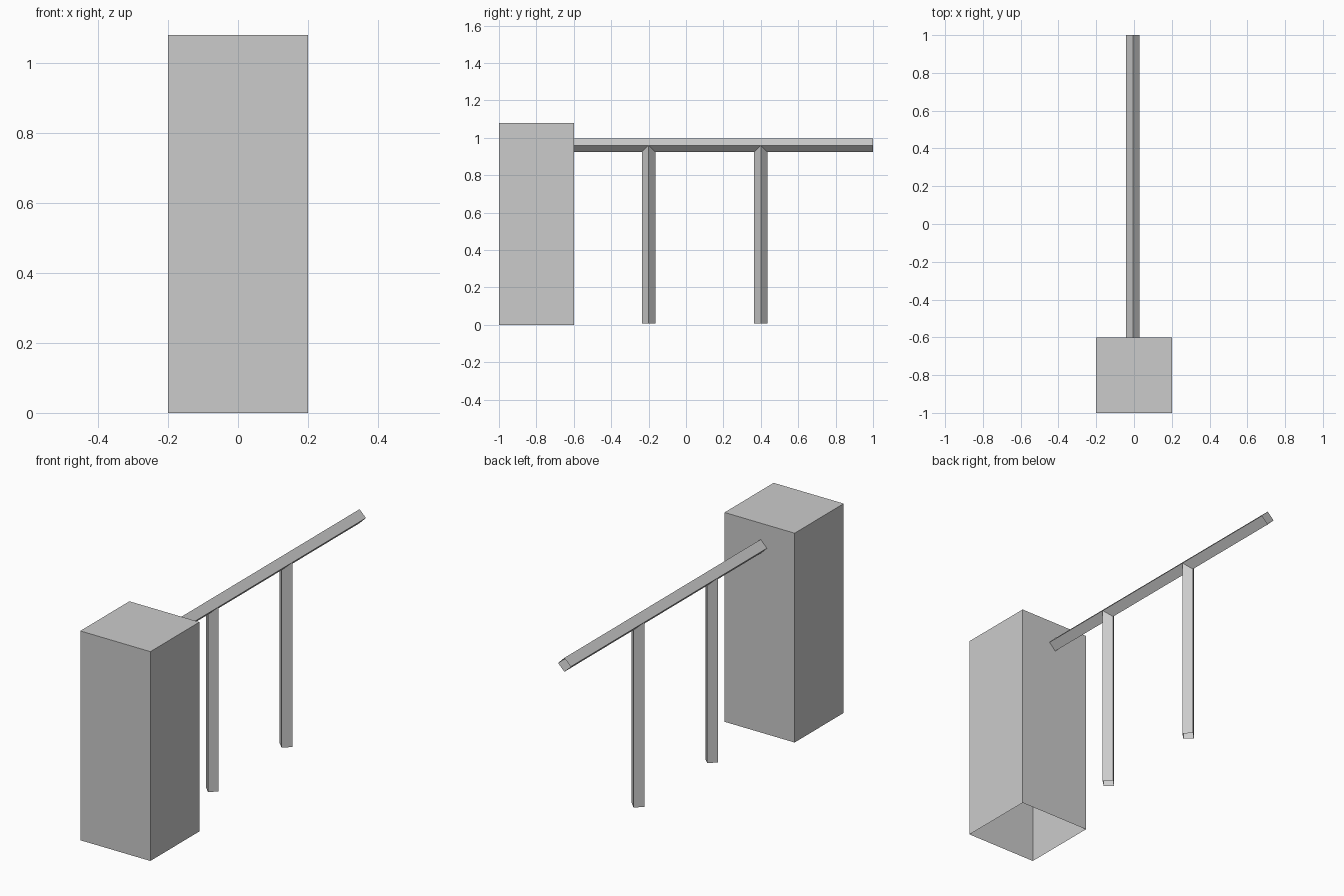
import bpy
import bmesh
from math import pi
from mathutils import Matrix, Vector

cube = bpy.data.objects.get("Cube")
if cube:
    bpy.data.objects.remove(cube, do_unlink=True)

# One plain grey for everything
grey = bpy.data.materials.new("plain_grey")
grey.use_nodes = True
colour = (0.6, 0.6, 0.6, 1)
grey.diffuse_color = colour
grey.node_tree.nodes["Principled BSDF"].inputs["Base Color"].default_value = colour


def add_object(name, bm):
    mesh = bpy.data.meshes.new(name)
    bm.to_mesh(mesh)
    bm.free()
    mesh.materials.append(grey)
    obj = bpy.data.objects.new(name, mesh)
    bpy.context.collection.objects.link(obj)
    return obj


def square_tube(name, start, end, radius=0.036):
    """Open-ended four-sided tube, standing on its corner."""
    start, end = Vector(start), Vector(end)
    axis = end - start
    turn = axis.to_track_quat('Z', 'Y').to_matrix().to_4x4()
    bm = bmesh.new()
    bmesh.ops.create_cone(
        bm, cap_ends=False, segments=4, radius1=radius, radius2=radius,
        depth=axis.length,
        matrix=Matrix.Translation((start + end) / 2) @ turn)
    # Put the corners on the main axes
    side = turn.to_3x3() @ Vector((1, 0, 0))
    offset = bm.verts[:][0].co - start
    offset -= offset.project(axis)
    if 0.1 < abs(offset.normalized().dot(side)) < 0.9:
        bmesh.ops.rotate(bm, verts=bm.verts, cent=start,
                         matrix=Matrix.Rotation(pi / 4, 3, axis))
    return add_object(name, bm)


# Pillar: box with an open underside
height = 1.08
bm = bmesh.new()
bmesh.ops.create_cube(bm, size=1, matrix=Matrix.Translation((0, -0.8, height / 2))
                      @ Matrix.Diagonal((0.4, 0.4, height, 1)))
bottom = [f for f in bm.faces if f.normal.z < -0.9]
bmesh.ops.delete(bm, geom=bottom, context='FACES_ONLY')
add_object("pillar", bm)

# Rail running back from the pillar, on two posts
rail_x, rail_z = -0.006, 0.96
square_tube("rail", (rail_x, -0.8, rail_z), (rail_x, 1, rail_z))
for name, y in (("front_post", -0.2), ("back_post", 0.4)):
    square_tube(name, (rail_x, y, 0.008), (rail_x, y, rail_z))
